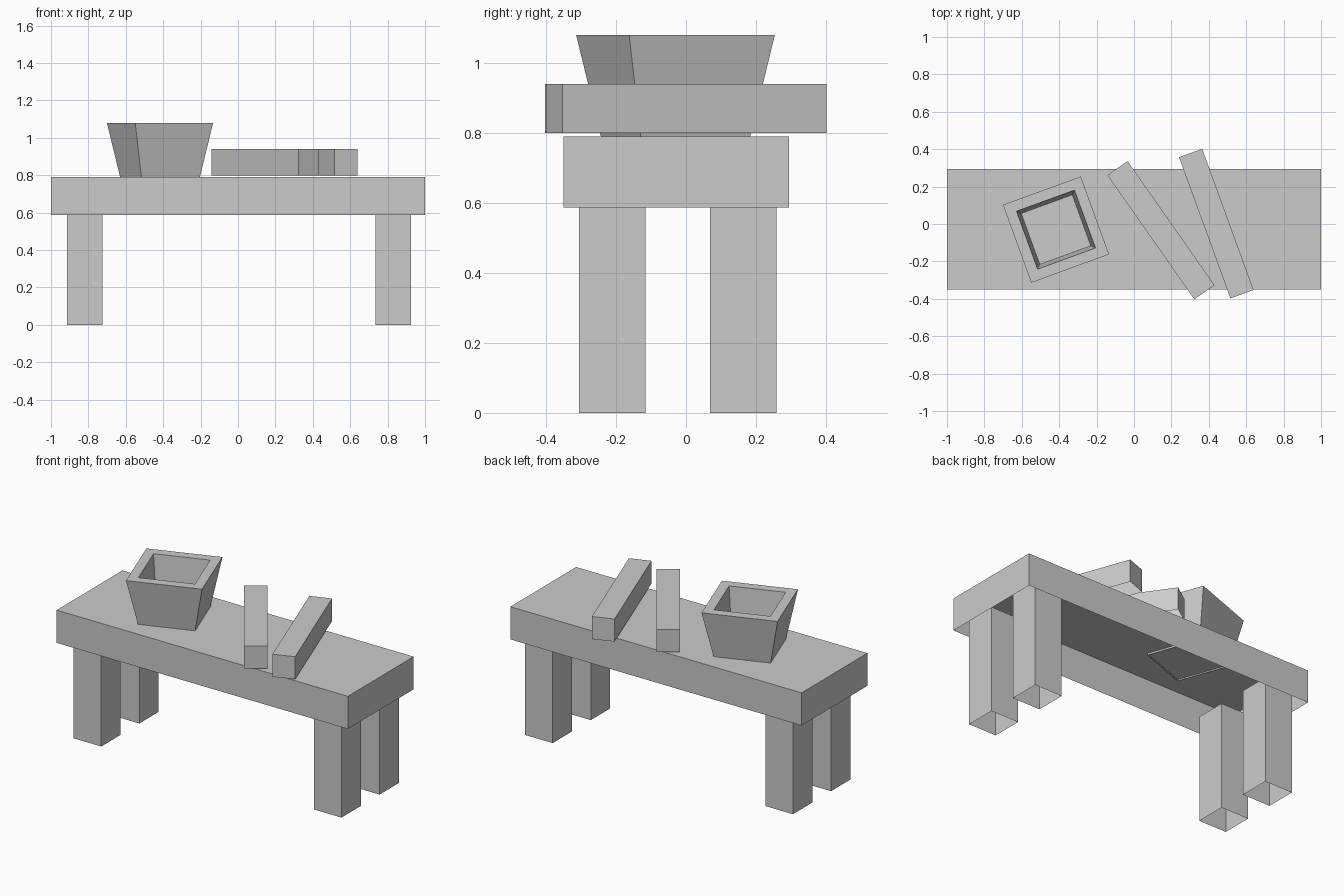
import bpy
import bmesh
from math import radians
from mathutils import Matrix

if "Cube" in bpy.data.objects:
    bpy.data.objects.remove(bpy.data.objects["Cube"], do_unlink=True)

# One plain grey for everything
grey = bpy.data.materials.new("plain grey")
grey.use_nodes = True
grey.diffuse_color = (0.6, 0.6, 0.6, 1)
grey.node_tree.nodes["Principled BSDF"].inputs["Base Color"].default_value = (0.6, 0.6, 0.6, 1)


def finish(name, bm, location, turn):
    mesh = bpy.data.meshes.new(name)
    bm.to_mesh(mesh)
    bm.free()
    mesh.materials.append(grey)
    obj = bpy.data.objects.new(name, mesh)
    obj.location = location
    obj.rotation_euler.z = radians(turn)
    bpy.context.collection.objects.link(obj)
    return obj


def open_box(name, center, size, bottom, top, turn=0):
    """Thin-shelled box without a bottom face."""
    bm = bmesh.new()
    scale = Matrix.Diagonal((size[0], size[1], top - bottom, 1))
    bmesh.ops.create_cube(bm, size=1, matrix=scale)
    base = [f for f in bm.faces if f.normal.z < -0.5]
    bmesh.ops.delete(bm, geom=base, context='FACES_ONLY')
    return finish(name, bm, (*center, (top + bottom) / 2), turn)


def square_loft(name, center, rings, turn):
    """Square rings of (side, height) joined in order, last one capped."""
    bm = bmesh.new()
    loops = []
    for side, z in rings:
        h = side / 2
        corners = ((-h, -h), (h, -h), (h, h), (-h, h))
        loops.append([bm.verts.new((x, y, z)) for x, y in corners])
    for low, high in zip(loops, loops[1:]):
        for i in range(4):
            j = (i + 1) % 4
            bm.faces.new((low[i], low[j], high[j], high[i]))
    bm.faces.new(loops[-1])
    return finish(name, bm, (*center, 0), turn)


# Table top, hollow underneath
open_box("table_top", (0, -0.028), (2, 0.645), 0.587, 0.79)

# Four legs reaching up inside the table top
for side, x in (("right", -0.82), ("left", 0.83)):
    for end, y in (("front", -0.211), ("back", 0.163)):
        open_box(f"{end}_{side}_leg", (x, y), (0.19, 0.19), 0, 0.66)

# Two bars lying askew on the table
open_box("middle_bar", (0.144, -0.033), (0.132, 0.81), 0.80, 0.94, 35)
open_box("side_bar", (0.44, 0.002), (0.132, 0.803), 0.80, 0.94, 20)

# Flared square pot: outer wall, flat rim, inner wall and floor
square_loft("pot", (-0.417, -0.03),
            [(0.329, 0.78), (0.443, 1.08), (0.329, 1.08), (0.29, 0.80)], 20)
